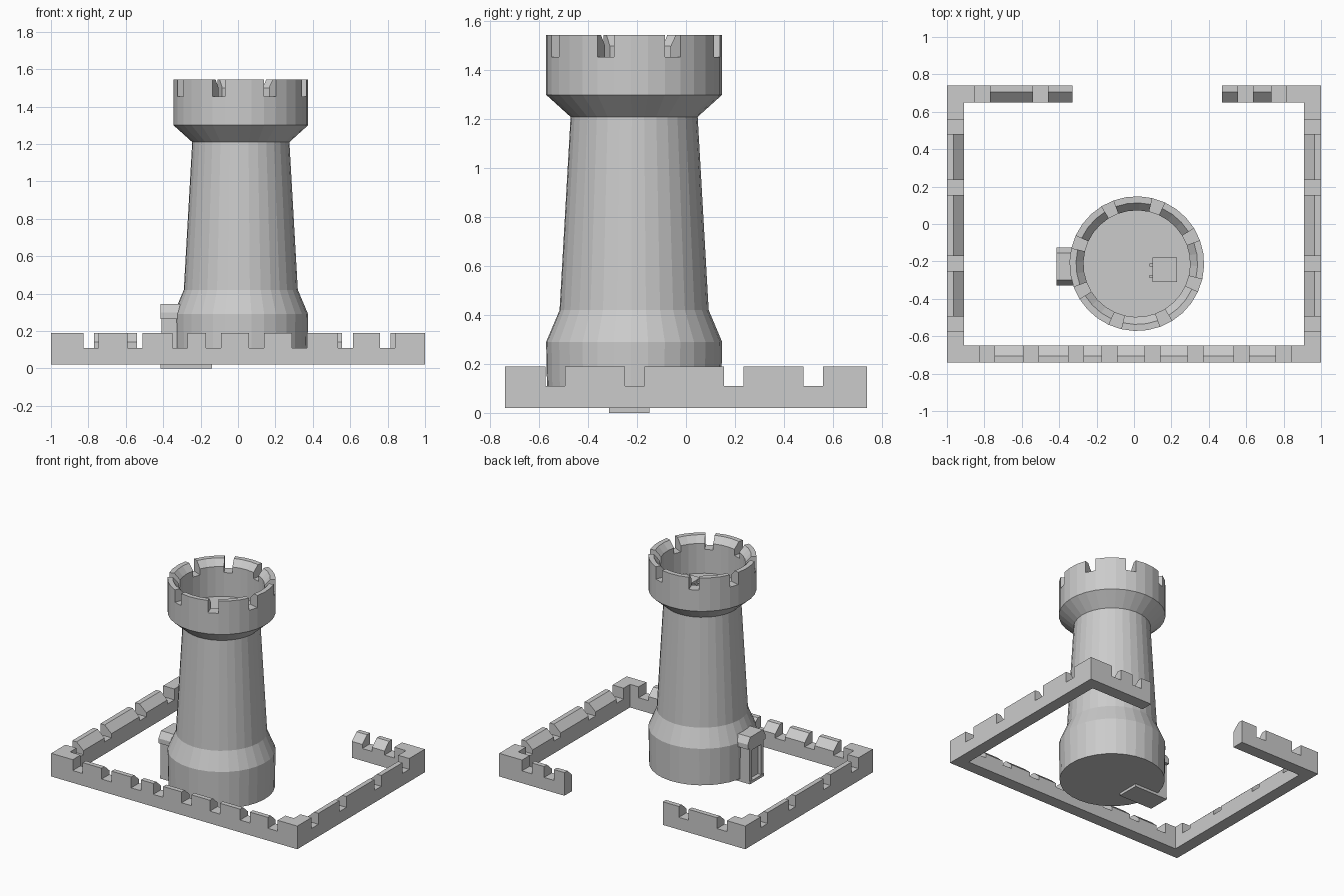
import bpy, bmesh, math

if "Cube" in bpy.data.objects:
    bpy.data.objects.remove(bpy.data.objects["Cube"])

GREY = (0.6, 0.6, 0.6, 1)
stone = bpy.data.materials.new("grey_stone")
stone.use_nodes = True
stone.diffuse_color = GREY
bsdf = next(n for n in stone.node_tree.nodes if n.type == "BSDF_PRINCIPLED")
bsdf.inputs["Base Color"].default_value = GREY
bsdf.inputs["Roughness"].default_value = 0.8

CX, CY = 0.015, -0.212     # tower axis
LOW, NOTCH, TOP = 0.02, 0.11, 0.19   # wall heights
THICK = 0.09
SEGS = 32
STEP = math.tau / SEGS
START = math.radians(-19) + STEP / 2   # first facet beside a notch


def finish(name, bm):
    bmesh.ops.remove_doubles(bm, verts=bm.verts, dist=1e-5)
    bmesh.ops.recalc_face_normals(bm, faces=bm.faces)
    mesh = bpy.data.meshes.new(name)
    bm.to_mesh(mesh)
    bm.free()
    mesh.materials.append(stone)
    ob = bpy.data.objects.new(name, mesh)
    bpy.context.collection.objects.link(ob)
    return ob


def loft(bm, rings, closed=False):
    """Skin equal closed sections; cap the ends unless the loft closes."""
    rows = [[bm.verts.new(p) for p in ring] for ring in rings]
    n = len(rows[0])
    pairs = list(zip(rows, rows[1:]))
    if closed:
        pairs.append((rows[-1], rows[0]))
    else:
        bm.faces.new(rows[0])
        bm.faces.new(rows[-1])
    for a, b in pairs:
        for i in range(n):
            j = (i + 1) % n
            bm.faces.new((a[i], a[j], b[j], b[i]))


def box(bm, x0, x1, y0, y1, z0, z1):
    loft(bm, [[(x0, y0, z), (x1, y0, z), (x1, y1, z), (x0, y1, z)] for z in (z0, z1)])


def section(profile, facet):
    a = START + facet * STEP
    return [(CX + r * math.cos(a), CY + r * math.sin(a), z) for r, z in profile]


# Tower shaft: flared foot, tapered body, overhanging crown with sunken roof
shaft = [(0.355, 0.02), (0.36, 0.29), (0.305, 0.42), (0.26, 1.21),
         (0.36, 1.30), (0.36, 1.455), (0.285, 1.455), (0.285, 1.28)]
bm = bmesh.new()
rows = [[bm.verts.new(p) for p in section(shaft, k)] for k in range(SEGS)]
for k, row in enumerate(rows):
    nxt = rows[(k + 1) % SEGS]
    for i in range(len(shaft) - 1):
        bm.faces.new((row[i], nxt[i], nxt[i + 1], row[i + 1]))
bm.faces.new([row[0] for row in rows])
bm.faces.new([row[-1] for row in rows])
finish("tower", bm)

# Tower battlements: eight arcs of three facets, one facet of gap between
merlon = [(0.36, 1.455), (0.36, 1.545), (0.325, 1.545), (0.285, 1.50), (0.285, 1.455)]
bm = bmesh.new()
for m in range(8):
    loft(bm, [section(merlon, m * 4 + k) for k in range(4)])
finish("tower_battlements", bm)

# Roof hatch with two small pegs
bm = bmesh.new()
box(bm, 0.10, 0.23, -0.31, -0.18, 1.27, 1.32)
for y in (-0.22, -0.28):
    box(bm, 0.083, 0.10, y - 0.008, y + 0.008, 1.295, 1.31)
finish("roof_hatch", bm)

# Doorway: threshold slab, posts, recessed door and chamfered hood
bm = bmesh.new()
box(bm, -0.415, -0.14, -0.315, -0.15, 0, 0.02)
finish("threshold", bm)

bm = bmesh.new()
for y in (-0.315, -0.18):
    box(bm, -0.41, -0.29, y, y + 0.03, 0.02, 0.27)
box(bm, -0.41, -0.29, -0.285, -0.18, 0.24, 0.27)
finish("door_frame", bm)

bm = bmesh.new()
box(bm, -0.385, -0.29, -0.285, -0.18, 0.02, 0.24)
finish("door", bm)

hood = [(-0.33, 0.265), (-0.33, 0.30), (-0.30, 0.345),
        (-0.155, 0.345), (-0.125, 0.30), (-0.125, 0.265)]
bm = bmesh.new()
loft(bm, [[(x, y, z) for y, z in hood] for x in (-0.415, -0.29)])
finish("door_hood", bm)


def wall(name, place, start, end, gaps, flat_ends=(True, True)):
    """Wall run with notches; place maps (along, inward depth, z) to space."""
    base = [(0, LOW), (0, NOTCH), (THICK, NOTCH), (THICK, LOW)]
    flat = [(0, NOTCH), (0, TOP), (THICK, TOP), (THICK, NOTCH)]
    sloped = [(0, NOTCH), (0, TOP), (0.035, TOP), (THICK, 0.14), (THICK, NOTCH)]
    bm = bmesh.new()

    def run(shape, a, b):
        loft(bm, [[place(t, d, z) for d, z in shape] for t in (a, b)])

    run(base, start, end)
    edges = [start] + [c + s * 0.04 for c in gaps for s in (-1, 1)] + [end]
    teeth = list(zip(edges[::2], edges[1::2]))
    for i, (a, b) in enumerate(teeth):
        corner = (i == 0 and flat_ends[0]) or (i == len(teeth) - 1 and flat_ends[1])
        run(flat if corner else sloped, a, b)
    finish(name, bm)


# Perimeter walls, open at the back
wall("front_wall", lambda t, d, z: (t, -0.74 + d, z), -1, 1,
     (-0.785, -0.55, -0.31, -0.13, 0.1, 0.33, 0.575, 0.8))
for side, name in ((-1, "right_wall"), (1, "left_wall")):
    wall(name, lambda t, d, z: (side * (1 - d), t, z), -0.74, 0.74,
         (-0.535, -0.21, 0.195, 0.52))
back = lambda t, d, z: (t, 0.74 - d, z)
wall("back_wall_right", back, -1, -0.33, (-0.81, -0.5), (True, False))
wall("back_wall_left", back, 0.47, 1, (0.595, 0.775), (False, True))
